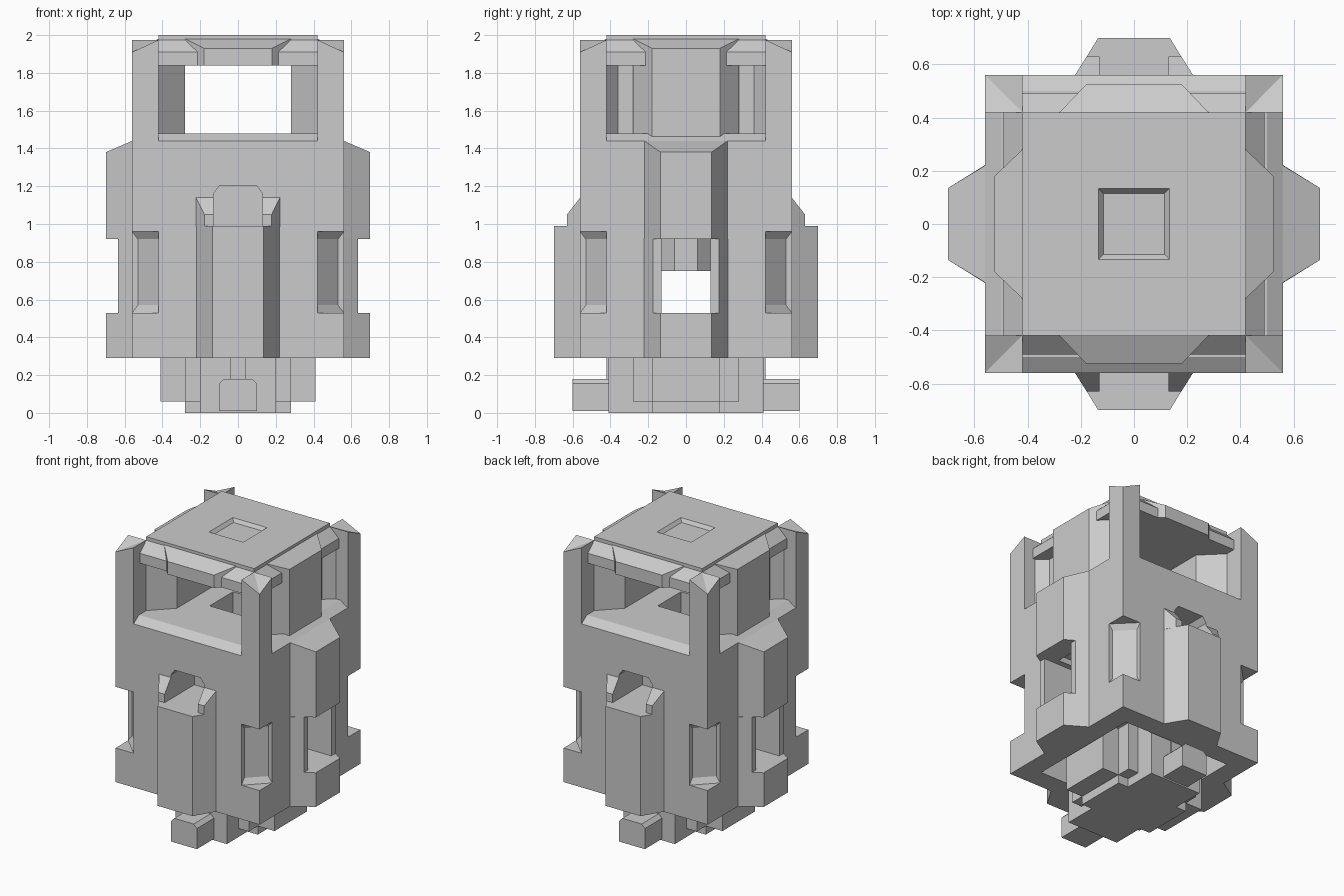
import bpy, bmesh, math
from mathutils import Matrix, Vector

if "Cube" in bpy.data.objects:
    bpy.data.objects.remove(bpy.data.objects["Cube"])


def loft(name, sections, turn=0, axis='Z'):
    """Closed solid through (outline, height) sections; turn = quarter turns about z."""
    bm = bmesh.new()
    rings = []
    for pts, h in sections:
        put = (lambda p: (p[0], p[1], h)) if axis == 'Z' else (lambda p: (p[0], h, p[1]))
        rings.append([bm.verts.new(put(p)) for p in pts])
    n = len(rings[0])
    for a, b in zip(rings, rings[1:]):
        for i in range(n):
            j = (i + 1) % n
            bm.faces.new((a[i], a[j], b[j], b[i]))
    bm.faces.new(rings[0])
    bm.faces.new(rings[-1])
    bmesh.ops.recalc_face_normals(bm, faces=bm.faces)
    bm.transform(Matrix.Rotation(turn * math.pi / 2, 4, 'Z'))
    return finish(name, bm)


def finish(name, bm):
    me = bpy.data.meshes.new(name)
    bm.to_mesh(me)
    bm.free()
    ob = bpy.data.objects.new(name, me)
    bpy.context.collection.objects.link(ob)
    return ob


def rect(x, y=None):
    y = x if y is None else y
    return [(-x, -y), (x, -y), (x, y), (-x, y)]


def box(name, x, y, z0, z1):
    return loft(name, [(rect(x, y), z0), (rect(x, y), z1)])


def cut(target, cutters):
    for c in cutters:
        m = target.modifiers.new('cut', 'BOOLEAN')
        m.operation, m.solver, m.object = 'DIFFERENCE', 'EXACT', c
        c.hide_render = True
        c.hide_viewport = True


# main block with sloped window sills on its top edge
body = loft('body', [(rect(.56), .29), (rect(.56), 1.44), (rect(.50), 1.48)])
cutters = [box('hollow_cutter', .42, .42, .2, .75),
           box('side_slot_cutter', .8, .13, .53, .92),
           box('slot_top_cutter', .8, .09, .90, .96),
           box('shaft_cutter', .13, .13, 1.22, 1.6)]
niche = [(-.13, .99), (.13, .99), (.13, 1.16), (.10, 1.20), (-.10, 1.20), (-.13, 1.16)]


def pocket(d):
    return [(.42, d), (d, .42), (.8, .42), (.8, .8), (.42, .8)]


for k in range(4):
    # diagonal pockets in the vertical corners
    cutters.append(loft('corner_pocket_cutter', [(pocket(.56), .53), (pocket(.53), .57),
                                                 (pocket(.53), .92), (pocket(.56), .96)], k))
for k in (0, 2):
    cutters.append(loft('niche_cutter', [(niche, -.8), (niche, -.3)], k, 'Y'))
cut(body, cutters)

# core seen through the side slots
core = [(-.45, -.06), (-.38, -.13), (.38, -.13), (.45, -.06),
        (.45, .06), (.38, .13), (-.38, .13), (-.45, .06)]
loft('inner_core', [(core, .75), (core, .96)])


def rib(y, w, y0=-.55, w0=.226):
    return [(-w0, y0), (-w, y), (w, y), (w0, y0)]


for k in (0, 2):
    # front and back ribs, with sloped cheeks beside the niche
    loft('front_rib', [(rib(-.70, .135), .29), (rib(-.70, .135), .99)], k)
    for s in (-1, 1):
        low = [(s * .13, -.54), (s * .13, -.63), (s * .178, -.63), (s * .222, -.56), (s * .222, -.54)]
        top = [(s * .13, -.54), (s * .13, -.56), (s * .222, -.56), (s * .222, -.56), (s * .222, -.54)]
        loft('niche_cheek', [(low, .985), (low, 1.05), (top, 1.14)], k)

for k in (1, 3):
    # side ribs: solid foot, upper part with sloped top, cheeks beside the slot
    upper = rib(-.70, .135)
    foot = [(-.222, -.43), (-.222, -.56), (-.135, -.70), (.135, -.70), (.222, -.56), (.222, -.43)]
    loft('side_rib_foot', [(foot, .29), (foot, .53)], k)
    loft('side_rib_top', [(upper, .92), (upper, 1.38), (rib(-.56, .22), 1.44)], k)
    for s in (-1, 1):
        ch = [(s * .13, -.54), (s * .13, -.635), (s * .175, -.635), (s * .222, -.56), (s * .222, -.54)]
        loft('slot_cheek', [(ch, .53), (ch, .92)], k)
    # upper chamber side wall and the projecting panel in front of it
    wall = [(-.28, -.28), (-.42, -.42), (-.42, -.47), (-.36, -.40),
            (.36, -.40), (.42, -.47), (.42, -.42), (.28, -.28)]
    loft('chamber_wall', [(wall, 1.44), (wall, 1.85)], k)


def panel(y, w):
    return [(-.28, -.40), (-.28, -.42), (-w, y), (w, y), (.28, -.42), (.28, -.40)]


for k in range(4):
    # short beams over the windows, full-height panels on the sides
    z0 = 1.44 if k % 2 else 1.84
    loft('side_panel' if k % 2 else 'window_beam',
         [(panel(-.525, .18), z0), (panel(-.525, .18), 1.93), (panel(-.421, .279), 1.98)], k)

    # corner posts with a tip that falls to the outer corner
    bm = bmesh.new()
    q = [(.42, .42), (.56, .42), (.56, .56), (.42, .56)]
    lo = [bm.verts.new((x, y, 1.44)) for x, y in q]
    hi = [bm.verts.new((x, y, z)) for (x, y), z in zip(q, (1.975, 1.975, 1.91, 1.975))]
    for i in range(4):
        j = (i + 1) % 4
        bm.faces.new((lo[i], lo[j], hi[j], hi[i]))
    bm.faces.new(lo)
    bm.faces.new((hi[0], hi[1], hi[2]))
    bm.faces.new((hi[0], hi[2], hi[3]))
    bmesh.ops.recalc_face_normals(bm, faces=bm.faces)
    bm.transform(Matrix.Rotation(k * math.pi / 2, 4, 'Z'))
    finish('corner_post', bm)

# roof ring and slab with a shallow square recess
loft('roof_ring', [(rect(.49), 1.84), (rect(.49), 1.91), (rect(.42), 1.975)])
slab = box('roof_slab', .42, .42, 1.96, 2.0)
cut(slab, [loft('roof_recess_cutter', [(rect(.115), 1.977), (rect(.133), 2.0), (rect(.133), 2.1)])])
cut(bpy.data.objects['roof_ring'], [box('ring_recess_cutter', .115, .115, 1.965, 2.1)])

# plug under the block: stepped cross with two end tabs
box('plug_arm_long', .20, .41, 0, .40)
box('plug_arm_wide', .41, .18, .06, .40)
box('plug_plate', .28, .18, 0, .10)
box('plug_core', .28, .28, .06, .40)
tab = [(-.10, .01), (.10, .01), (.10, .155), (.075, .18), (-.075, .18), (-.10, .155)]
for k in (0, 2):
    loft('plug_tab', [(tab, -.60), (tab, -.30)], k, 'Y')
    rod = [(-.04, -.42), (.04, -.42), (.04, -.38), (-.04, -.38)]
    loft('plug_rod', [(rod, .15), (rod, .40)], k)
